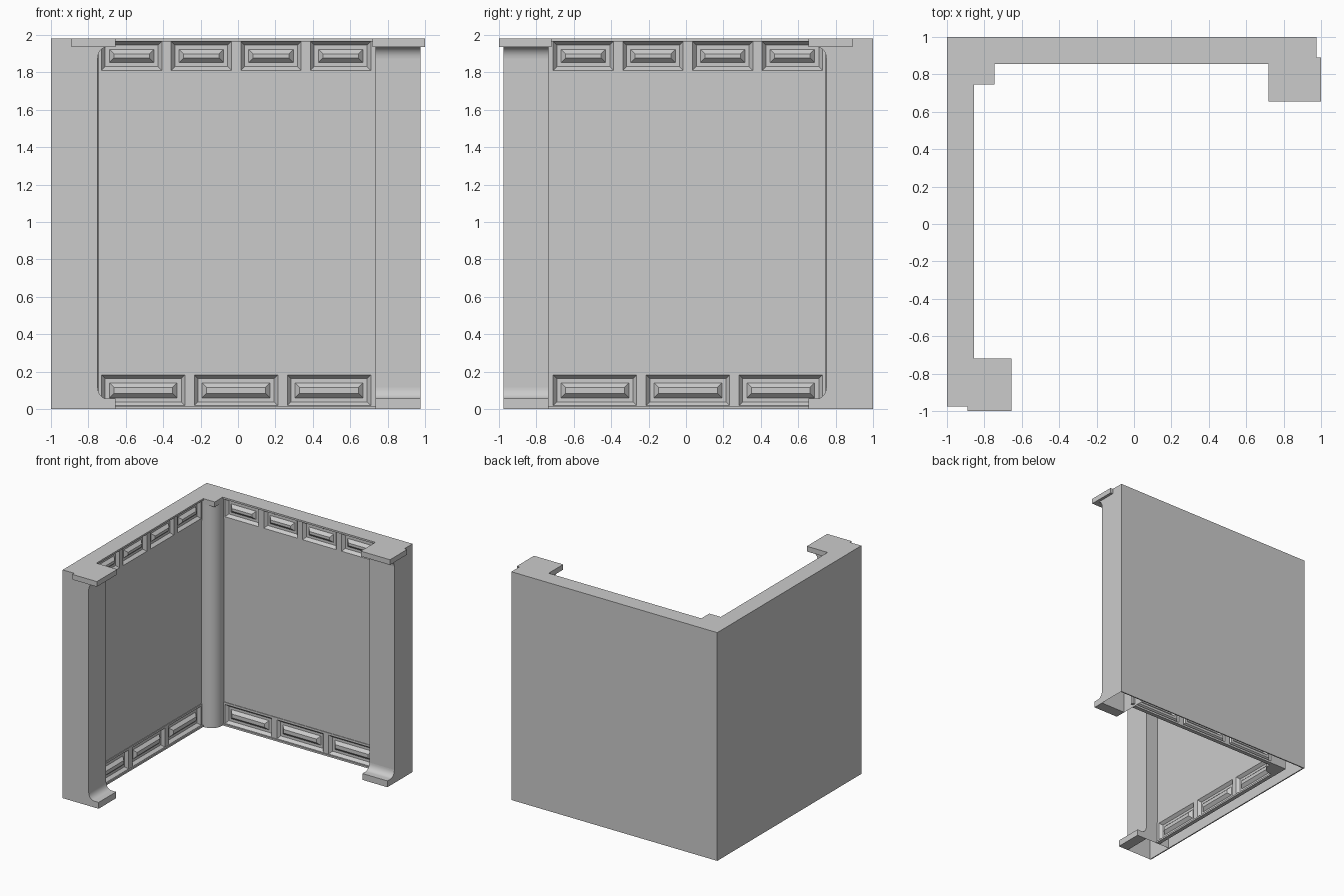
import bpy, bmesh
from math import sin, cos, pi, radians
from mathutils import Matrix, Vector

cube = bpy.data.objects.get("Cube")
if cube:
    bpy.data.objects.remove(cube, do_unlink=True)

grey = bpy.data.materials.new("wall_grey")
grey.use_nodes = True
grey.diffuse_color = (0.6, 0.6, 0.6, 1)
grey.node_tree.nodes["Principled BSDF"].inputs["Base Color"].default_value = (0.6, 0.6, 0.6, 1)

# Reflection across the corner's diagonal turns the back wall into the side wall
DIAGONAL = Matrix(((0, -1, 0, 0), (-1, 0, 0, 0), (0, 0, 1, 0), (0, 0, 0, 1)))
HEIGHT = 1.98
INNER, FRAME, PANEL, RECESS = 0.855, 0.865, 0.87, 0.89
PIER_IN, PIER_OUT = 0.735, 0.975


def add_object(name, mesh):
    mesh.materials.append(grey)
    mesh.shade_smooth()
    mesh.set_sharp_from_angle(angle=radians(30))
    obj = bpy.data.objects.new(name, mesh)
    bpy.context.scene.collection.objects.link(obj)


def finish(name, bm, both=True, recalc=True):
    if recalc:
        bmesh.ops.recalc_face_normals(bm, faces=bm.faces)
    mesh = bpy.data.meshes.new(name)
    bm.to_mesh(mesh)
    bm.free()
    if both:
        twin = mesh.copy()
        twin.transform(DIAGONAL)
        twin.flip_normals()
        add_object("side_" + name, twin)
        name = "back_" + name
    add_object(name, mesh)


def box(bm, x, y, z, open_bottom=False):
    verts = bmesh.ops.create_cube(bm, size=1)["verts"]
    for v in verts:
        v.co = Vector([(r[0] + r[1]) / 2 + c * (r[1] - r[0]) for c, r in zip(v.co, (x, y, z))])
    if open_bottom:
        low = [f for f in {f for v in verts for f in v.link_faces}
               if all(v.co.z < z[0] + 0.001 for v in f.verts)]
        bmesh.ops.delete(bm, geom=low, context='FACES_ONLY')


def prism(bm, outline, direction):
    face = bm.faces.new([bm.verts.new(p) for p in outline])
    ext = bmesh.ops.extrude_face_region(bm, geom=[face], use_keep_orig=True)
    moved = [g for g in ext["geom"] if isinstance(g, bmesh.types.BMVert)]
    bmesh.ops.translate(bm, verts=moved, vec=direction)


def relief(bm, x0, x1, z0, z1):
    """Sunken panel with a raised, bevelled centre."""
    last = None
    for inset, y in ((0, FRAME), (0.02, RECESS), (0.042, RECESS), (0.066, FRAME)):
        a, b, c, d = x0 + inset, x1 - inset, z0 + inset, z1 - inset
        ring = [bm.verts.new(p) for p in ((a, y, c), (b, y, c), (b, y, d), (a, y, d))]
        if last:
            for i in range(4):
                j = (i + 1) % 4
                bm.faces.new((last[i], last[j], ring[j], ring[i]))
        last = ring
    bm.faces.new(last)


def band(name, count, z0, z1, p0, p1):
    """Ornament strip: a frame with a row of relief panels."""
    left, right, post = -0.755, PIER_IN, 0.025
    pitch = (right - left) / count
    bm = bmesh.new()
    for low, high in ((z0, p0), (p1, z1)):
        if high - low > 0.001:
            box(bm, (-0.86, right), (FRAME, RECESS), (low, high))
    for i in range(count + 1):
        x = left + i * pitch
        box(bm, (x - post, x + post), (FRAME, RECESS), (p0, p1))
        if i < count:
            relief(bm, x + post, x + pitch - post, p0, p1)
    finish(name, bm, recalc=False)


# Outer skin, hollow underneath
bm = bmesh.new()
box(bm, (-1, PIER_OUT), (0.99, 1), (0, HEIGHT))
finish("outer_skin", bm)

# Top slab and bottom lip
bm = bmesh.new()
box(bm, (-1, PIER_OUT), (INNER, 1), (1.965, HEIGHT))
finish("top_slab", bm)
bm = bmesh.new()
box(bm, (-RECESS, PIER_IN), (INNER, RECESS), (0, 0.015))
finish("bottom_lip", bm)

# Plain wall field between the ornament strips
bm = bmesh.new()
box(bm, (-0.88, PIER_IN), (PANEL, 0.88), (0.2, 1.79))
finish("wall_field", bm)

band("lower_band", 3, 0.015, 0.2, 0.018, 0.182)
band("upper_band", 4, 1.79, 1.965, 1.81, 1.965)

# End pier
bm = bmesh.new()
box(bm, (PIER_IN, PIER_OUT), (0.75, 1), (0, HEIGHT), open_bottom=True)
finish("pier", bm)

# Pier foot and cap bracket, each with a concave fillet
arc = [(0.70 + 0.05 * sin(t), 0.115 - 0.06 * cos(t)) for t in [i * pi / 16 for i in range(9)]]
foot = [(0.75, 0), (0.655, 0), (0.655, 0.055)] + arc
bracket = [(0.75, 0.03), (0.70, 0.03)] + arc
for name, shape, flip in (("pier_foot", foot, False), ("cap_bracket", bracket, True)):
    bm = bmesh.new()
    prism(bm, [(PIER_IN, y, 1.99 - z if flip else z) for y, z in shape],
          (PIER_OUT - PIER_IN, 0, 0))
    finish(name, bm)

# Overhanging cap plate
bm = bmesh.new()
box(bm, (0.72, 1), (0.655, 0.89), (1.935, HEIGHT))
finish("pier_cap", bm)

# Rounded column in the inner corner with a square cap
edge, radius = 0.745, 0.1
bm = bmesh.new()
curve = []
for i in range(9):
    t = i * pi / 16
    curve.append((-edge - radius + radius * cos(t), edge + radius - radius * sin(t), 0))
prism(bm, [(-0.89, edge, 0), (-0.89, 0.89, 0), (-edge, 0.89, 0)] + curve, (0, 0, 1.94))
finish("corner_column", bm, both=False)
bm = bmesh.new()
box(bm, (-0.9, -edge), (edge, 0.9), (1.935, HEIGHT))
finish("corner_cap", bm, both=False)
